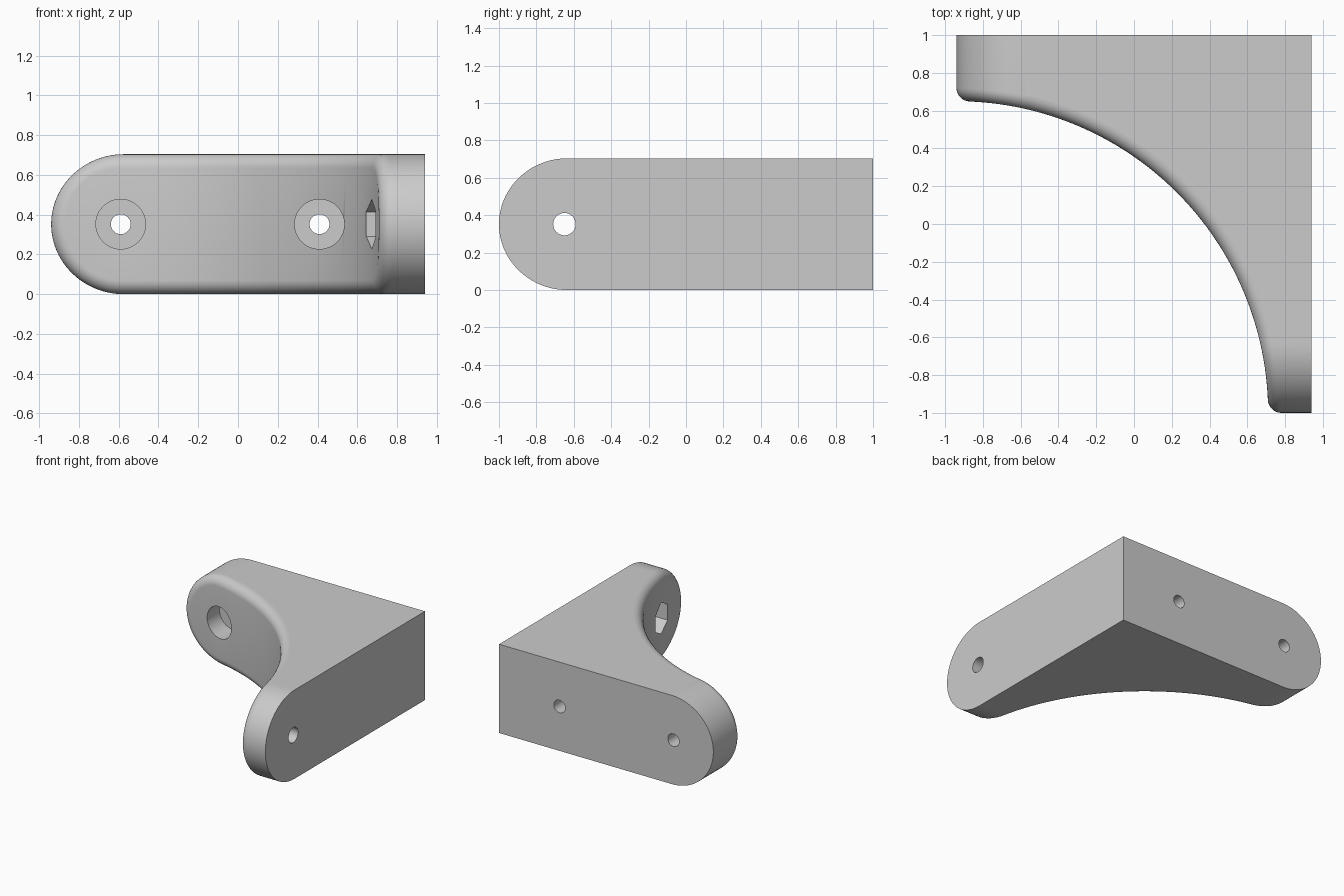
import bpy, bmesh, math
from mathutils import Vector, Matrix

cube = bpy.data.objects.get("Cube")
if cube:
    bpy.data.objects.remove(cube, do_unlink=True)

# Overall sizes
X, Y, H = 0.94, 1.0, 0.352        # half extents, half height
R = 1.65                          # concave arc, centred on the front left corner
FILLET = 0.07
END, MID, RINGS = 24, 48, 8       # segments: rounded end, arc, fillet

grey = bpy.data.materials.new("light_grey")
grey.use_nodes = True
colour = (0.6, 0.6, 0.6, 1)
grey.diffuse_color = colour
grey.node_tree.nodes["Principled BSDF"].inputs["Base Color"].default_value = colour


def make_object(name, bm):
    bmesh.ops.recalc_face_normals(bm, faces=bm.faces)
    mesh = bpy.data.meshes.new(name)
    bm.to_mesh(mesh)
    bm.free()
    mesh.materials.append(grey)
    obj = bpy.data.objects.new(name, mesh)
    bpy.context.collection.objects.link(obj)
    return obj


def outline(inset):
    """Half of a slot shape: distance along the arc and half height."""
    length, r = R * math.pi / 2, H - inset
    pts = [(H - r * math.cos(a), r * math.sin(a))
           for a in (math.pi / 2 * i / END for i in range(END + 1))]
    span = length - 2 * H
    middle = [(H + span * i / MID, r) for i in range(1, MID)]
    return pts + middle + [(length - u, h) for u, h in reversed(pts)]


def on_arc(u, depth):
    t = u / R
    return -X + (R + depth) * math.sin(t), -Y + (R + depth) * math.cos(t)


# Bracket body: rings step from the inner wall round the fillet to the sides
bm = bmesh.new()
last = 2 * END + MID


def half_ring(points):
    """Upper and lower vertices, sharing the two tips."""
    up = [bm.verts.new((x, y, H + h)) for x, y, h in points]
    low = [v if p[2] < 1e-6 else bm.verts.new((p[0], p[1], H - p[2]))
           for v, p in zip(up, points)]
    return up, low


def face(verts):
    verts = list(dict.fromkeys(verts))
    if len(verts) > 2:
        bm.faces.new(verts)


rings = []
for k in range(RINGS + 1):
    a = math.pi / 2 * k / RINGS
    depth = FILLET * (1 - math.cos(a))
    pts = [(*on_arc(u, depth), h) for u, h in outline(FILLET * (1 - math.sin(a)))]
    rings.append(half_ring(pts))

up, low = rings[0]
for i in range(last):
    face([up[i], up[i + 1], low[i + 1], low[i]])
for inner, outer in zip(rings, rings[1:]):
    for side in (0, 1):
        for i in range(last):
            face([inner[side][i], inner[side][i + 1],
                  outer[side][i + 1], outer[side][i]])

# Rounded ends run straight to the two mounting faces
left_back = half_ring([(p[0], Y, p[2]) for p in pts[:END + 1]])
right_back = half_ring([(X, p[1], p[2]) for p in pts[last - END:]])
corner = [bm.verts.new((X, Y, H + s * H)) for s in (1, -1)]
for side in (0, 1):
    rim = rings[-1][side]
    lb, rb = left_back[side], right_back[side]
    for i in range(END):
        face([rim[i], rim[i + 1], lb[i + 1], lb[i]])
        j = last - END + i
        face([rim[j], rim[j + 1], rb[i + 1], rb[i]])
    face(rim[END:last - END + 1] + [rb[0], corner[side], lb[END]])
face(left_back[0] + corner + left_back[1][::-1])
face(right_back[0] + right_back[1][::-1] + corner[::-1])
bracket = make_object("corner_bracket", bm)


def drill(name, start, end, radius, sides):
    """Cut a straight hole between two points."""
    a, b = Vector(start), Vector(end)
    axis = b - a
    cut = bmesh.new()
    spin = Matrix.Rotation(math.pi / 2, 4, 'Y' if abs(axis.x) > abs(axis.y) else 'X')
    bmesh.ops.create_cone(cut, cap_ends=True, segments=sides, radius1=radius,
                          radius2=radius, depth=axis.length,
                          matrix=Matrix.Translation((a + b) / 2) @ spin)
    if sides == 6:      # a hexagon stands with a point upward
        zs = [v.co.z for v in cut.verts]
        if max(zs) - min(zs) < 1.9 * radius:
            bmesh.ops.rotate(cut, verts=cut.verts, cent=a,
                             matrix=Matrix.Rotation(math.pi / 6, 3, 'X'))
    cutter = make_object(name, cut)
    cutter.hide_render = True
    mod = bracket.modifiers.new(name, 'BOOLEAN')
    mod.operation, mod.solver, mod.object = 'DIFFERENCE', 'EXACT', cutter
    bpy.context.view_layer.objects.active = bracket
    bpy.ops.object.modifier_apply(modifier=name)
    bpy.data.objects.remove(cutter, do_unlink=True)


# Two counterbored screw holes through the back face
for x, y in ((-0.59, 0.5), (0.41, -0.4)):
    drill("counterbore", (x, y, H), (x, 0.79, H), 0.125, 48)
    drill("screw_hole", (x, 0.6, H), (x, 1.2, H), 0.05, 32)

# Nut pocket and bolt hole through the front leg
drill("nut_pocket", (0.4, -0.65, H), (0.8, -0.65, H), 0.125, 6)
drill("bolt_hole", (0.6, -0.65, H), (1.2, -0.65, H), 0.06, 32)

# Smooth curves, flat planes
bpy.ops.object.select_all(action='DESELECT')
bracket.select_set(True)
bpy.context.view_layer.objects.active = bracket
bpy.ops.object.shade_smooth_by_angle(angle=math.radians(30))
for poly in bracket.data.polygons:
    if max(abs(c) for c in poly.normal) > 0.99999:
        poly.use_smooth = False
